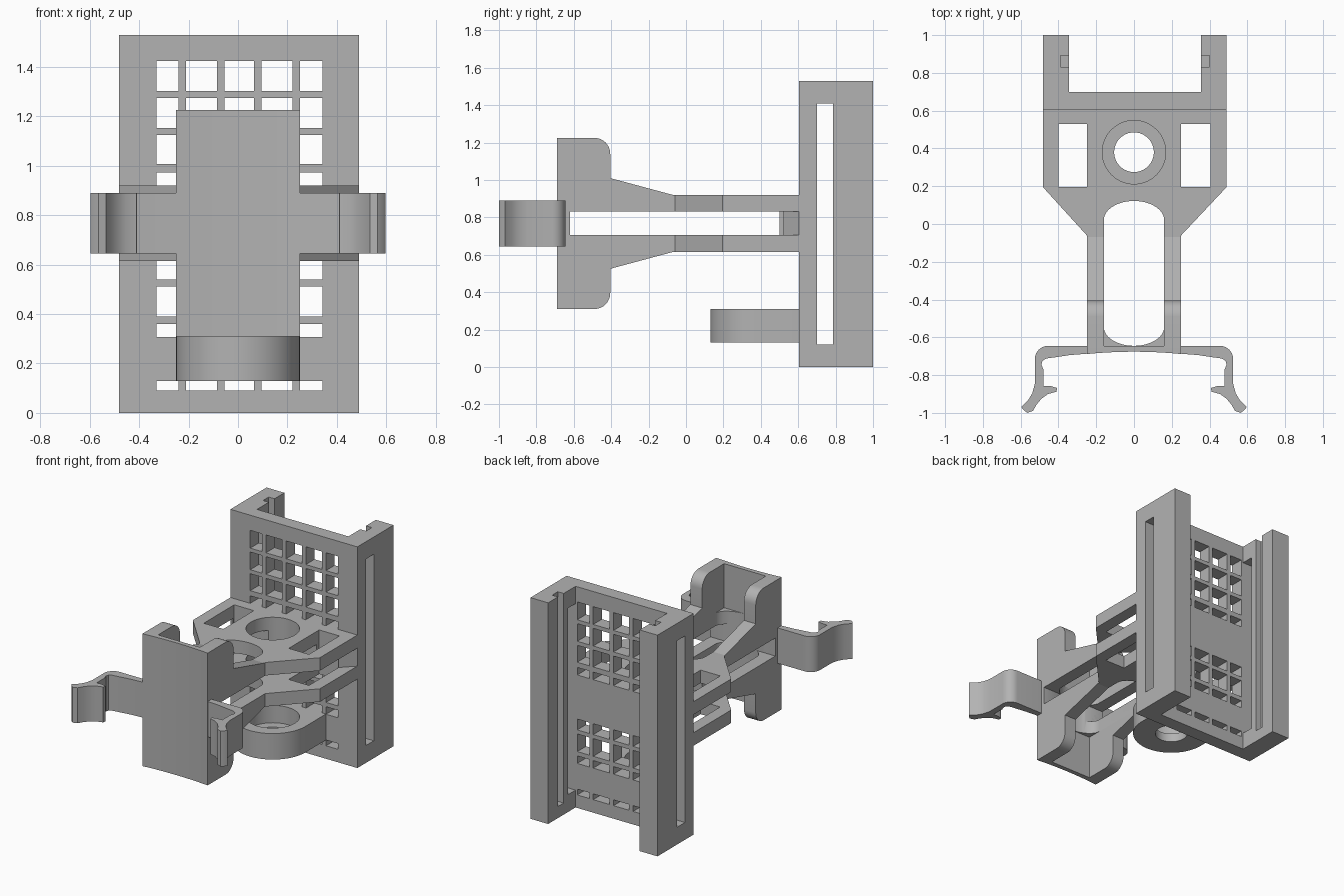
import bpy
from math import cos, sin, pi, radians

cube = bpy.data.objects.get("Cube")
if cube:
    bpy.data.objects.remove(cube)

grey = bpy.data.materials.new("plain grey")
grey.use_nodes = True
colour = (0.45, 0.45, 0.45, 1)
grey.diffuse_color = colour
grey.node_tree.nodes["Principled BSDF"].inputs["Base Color"].default_value = colour


def prism(name, pts, lo, hi, axis="z"):
    """Extrude an outline: (x, y) along z, or (y, z) along x."""
    place = (lambda p, t: (p[0], p[1], t)) if axis == "z" else (lambda p, t: (t, p[0], p[1]))
    n = len(pts)
    area = sum(pts[i - 1][0] * pts[i][1] - pts[i][0] * pts[i - 1][1] for i in range(n))
    if area < 0:
        pts = pts[::-1]
    verts = [place(p, lo) for p in pts] + [place(p, hi) for p in pts]
    faces = [list(range(n))[::-1], list(range(n, 2 * n))]
    faces += [(i, (i + 1) % n, (i + 1) % n + n, i + n) for i in range(n)]
    mesh = bpy.data.meshes.new(name)
    mesh.from_pydata(verts, [], faces)
    mesh.materials.append(grey)
    obj = bpy.data.objects.new(name, mesh)
    bpy.context.collection.objects.link(obj)
    return obj


def box(name, x0, x1, y0, y1, z0, z1):
    return prism(name, [(x0, y0), (x1, y0), (x1, y1), (x0, y1)], z0, z1)


def arc(cx, cy, rx, ry, a0, a1, n=16):
    angles = [radians(a0 + (a1 - a0) * i / n) for i in range(n + 1)]
    return [(cx + rx * cos(a), cy + ry * sin(a)) for a in angles]


def circle(r, n=64):
    return arc(0, 0.38, r, r, 0, 360, n)[:-1]


def cut(obj, *cutters):
    for c in cutters:
        mod = obj.modifiers.new("cut", "BOOLEAN")
        mod.operation = "DIFFERENCE"
        mod.solver = "EXACT"
        mod.object = c
        bpy.context.view_layer.objects.active = obj
        bpy.ops.object.modifier_apply(modifier=mod.name)
        bpy.data.objects.remove(c)


parts = []
L, R = -0.482, 0.49       # outer sides of the back frame
BACK = 0.605              # front of the back plate
TOP = 1.53

# Back plate with a grid of windows
plate = box("back_plate", L, R, BACK, 0.70, 0, TOP)
columns = [(-0.33, -0.24), (-0.21, -0.085), (-0.055, 0.065), (0.095, 0.22), (0.25, 0.342)]
rows = [(0.09, 0.13), (0.308, 0.36), (0.39, 0.512), (0.54, 0.615),
        (0.92, 0.972), (1.008, 1.125), (1.153, 1.275), (1.302, 1.425)]
for x0, x1 in columns:
    for z0, z1 in rows:
        cut(plate, box("window", x0, x1, 0.5, 0.8, z0, z1))
parts.append(plate)

# Side rails with a through slot and an inner groove
for side, x0, x1, g0, g1 in (("right", L, -0.345, -0.39, -0.3), ("left", 0.355, R, 0.31, 0.4)):
    rail = box(side + "_rail", x0, x1, BACK, 1.0, 0, TOP)
    cut(rail, box("slot", x0 - 0.1, x1 + 0.1, 0.69, 0.785, 0.12, 1.41),
        box("groove", g0, g1, 0.83, 0.892, 0.08, TOP + 0.1))
    parts.append(rail)


def gap():
    """Slit between the upper and lower arm plates."""
    return prism("gap", [(-0.7, -0.62), (0.7, -0.62), (0.7, BACK), (0.49, BACK), (0.385, 0.5),
                         (-0.385, 0.5), (-0.482, BACK), (-0.7, BACK)], 0.705, 0.83)


# Double arm with round, rectangular and oval openings
arm = prism("arm", [(-0.25, -0.66), (0.25, -0.66), (0.25, -0.06), (R, 0.195),
                    (R, BACK), (L, BACK), (L, 0.195), (-0.25, -0.06)], 0.615, 0.92)
oval = arc(0, 0.02, 0.16, 0.102, 0, 180, 24) + arc(0, -0.545, 0.16, 0.1, 180, 360, 24)
cut(arm, prism("oval", oval, 0, 2), prism("bore", circle(0.168), 0, 2),
    box("left_opening", 0.25, 0.405, 0.197, 0.53, 0, 2),
    box("right_opening", -0.4, -0.25, 0.197, 0.53, 0, 2), gap())
parts.append(arm)

# Lower ring, counterbored from above
ring = prism("lower_ring", [(0.25, BACK), (-0.25, BACK)]
             + arc(0, 0.38, 0.25, 0.25, 180, 360, 40), 0.13, 0.31)
cut(ring, prism("bore", circle(0.105), 0, 1), prism("counterbore", circle(0.168), 0.19, 1))
parts.append(ring)

# Cheeks that brace the front plate
profile = ([(-0.66, 0.31)] + arc(-0.49, 0.395, 0.085, 0.085, 270, 360, 8)
           + [(-0.405, 0.525), (-0.07, 0.615), (-0.07, 0.92), (-0.405, 1.01)]
           + arc(-0.49, 1.14, 0.085, 0.085, 0, 90, 8) + [(-0.66, 1.225)])
for side, x0, x1 in (("left", 0.16, 0.25), ("right", -0.25, -0.16)):
    cheek = prism(side + "_cheek", profile, x0, x1, "x")
    cut(cheek, gap())
    parts.append(cheek)

# Front plate with a slightly hollow face
hollow = [(x / 20, -0.676 - 0.2 * (x / 20) ** 2) for x in range(-5, 6)]
parts.append(prism("front_plate", hollow + [(0.25, -0.645), (-0.25, -0.645)], 0.31, 1.225))

# Spring clips with inner hooks and flared tips
clip = ([(0.24, -0.645)] + arc(0.455, -0.715, 0.07, 0.07, 90, 0, 8)
        + [(0.525, -0.845), (0.538, -0.895), (0.56, -0.932), (0.597, -0.968), (0.585, -0.985),
           (0.565, -1.0), (0.535, -0.99), (0.515, -0.955), (0.49, -0.925), (0.455, -0.9),
           (0.41, -0.888), (0.408, -0.868), (0.44, -0.858), (0.48, -0.858), (0.48, -0.77),
           (0.49, -0.745), (0.485, -0.725), (0.465, -0.712), (0.42, -0.706),
           (0.34, -0.694), (0.24, -0.686)])
for side, s in (("left", 1), ("right", -1)):
    parts.append(prism(side + "_clip", [(s * x, y) for x, y in clip], 0.645, 0.89))

# Smooth the curved walls, keep the edges sharp
bpy.ops.object.select_all(action="DESELECT")
for p in parts:
    p.select_set(True)
bpy.context.view_layer.objects.active = parts[0]
bpy.ops.object.shade_smooth_by_angle(angle=radians(30))
